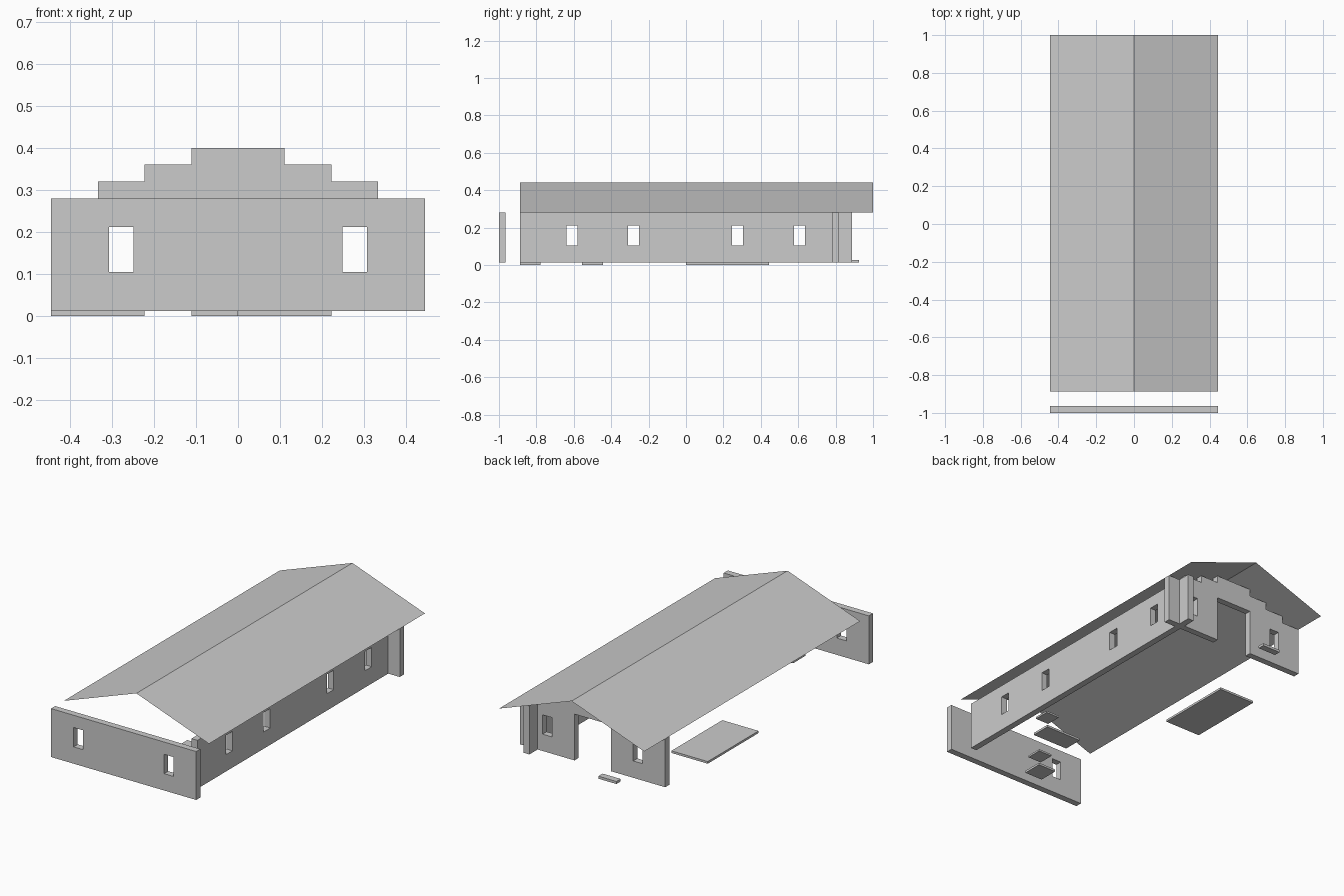
import bpy
import bmesh
from math import radians

if "Cube" in bpy.data.objects:
    bpy.data.objects.remove(bpy.data.objects["Cube"], do_unlink=True)

# One plain grey for the whole building
GREY = (0.6, 0.6, 0.6, 1.0)
grey = bpy.data.materials.new("plain_grey")
grey.diffuse_color = GREY
grey.use_nodes = True
grey.node_tree.nodes["Principled BSDF"].inputs["Base Color"].default_value = GREY

BASE, EAVE, RIDGE = 0.012, 0.28, 0.44
HALF = 0.444
THICK = 0.036
SILL, HEAD, WIN = 0.105, 0.212, 0.058


def rect(a0, a1, z0, z1):
    return [(a0, z0), (a1, z0), (a1, z1), (a0, z1)]


def window(centre):
    return rect(centre - WIN / 2, centre + WIN / 2, SILL, HEAD)


def wall(name, outline, window_centres, location, turn):
    """Upright panel: a filled outline with window holes, given thickness."""
    curve = bpy.data.curves.new(name, "CURVE")
    curve.dimensions = "2D"
    curve.fill_mode = "BOTH"
    curve.extrude = THICK / 2
    for loop in [outline] + [window(c) for c in window_centres]:
        spline = curve.splines.new("POLY")
        spline.points.add(len(loop) - 1)
        for point, (a, z) in zip(spline.points, loop):
            point.co = (a, z, 0, 1)
        spline.use_cyclic_u = True
        spline.use_smooth = False
    obj = bpy.data.objects.new(name, curve)
    bpy.context.collection.objects.link(obj)
    obj.location = location
    obj.rotation_euler = (radians(90), 0, radians(turn))
    bpy.ops.object.select_all(action="DESELECT")
    obj.select_set(True)
    bpy.context.view_layer.objects.active = obj
    bpy.ops.object.convert(target="MESH")
    obj = bpy.context.view_layer.objects.active
    obj.data.materials.clear()
    obj.data.materials.append(grey)


def add_mesh(name, bm):
    mesh = bpy.data.meshes.new(name)
    bm.to_mesh(mesh)
    bm.free()
    mesh.materials.append(grey)
    bpy.context.collection.objects.link(bpy.data.objects.new(name, mesh))


def slab(name, x0, x1, y0, y1, z0, z1):
    bm = bmesh.new()
    bmesh.ops.create_cube(bm, size=1)
    bmesh.ops.scale(bm, vec=(x1 - x0, y1 - y0, z1 - z0), verts=bm.verts)
    bmesh.ops.translate(bm, vec=((x0 + x1) / 2, (y0 + y1) / 2, (z0 + z1) / 2), verts=bm.verts)
    add_mesh(name, bm)


# Front wall, standing clear of the roof
wall("front_wall", rect(-HALF, HALF, BASE, EAVE), (-0.277, 0.277),
     (0, -1 + THICK / 2, 0), 0)

# Long side wall with four windows
wall("side_wall", rect(-0.888, 0.888, BASE, EAVE), (-0.61, -0.28, 0.275, 0.607),
     (0.355, 0, 0), 90)

# Back wall: doorway below, stepped gable above
step, rise, door_top = HALF / 4, 0.04, 0.268
half = [(step, door_top), (step, BASE), (HALF, BASE), (HALF, EAVE)]
for i in (3, 2, 1):
    z = EAVE + (3 - i) * rise
    half += [(i * step, z), (i * step, z + rise)]
wall("back_wall", half + [(-x, z) for x, z in reversed(half)], (-0.277, 0.277),
     (0, 0.798, 0), 0)

# Thin gable roof sheet
bm = bmesh.new()
rows = [[bm.verts.new((x, y, z)) for x, z in ((-HALF, EAVE), (0, RIDGE), (HALF, EAVE))]
        for y in (-0.888, 1)]
for i in range(2):
    bm.faces.new((rows[0][i], rows[0][i + 1], rows[1][i + 1], rows[1][i]))
add_mesh("roof", bm)

# Floor slabs at ground level
slab("side_floor_slab", -HALF, -0.222, 0, HALF, 0, BASE)
slab("middle_floor_slab", 0, 0.222, -0.555, -HALF, 0, BASE)
slab("front_floor_slab", -0.111, 0, -0.888, -0.777, 0, BASE)
slab("back_step", -0.222, -0.111, 0.888, 0.925, BASE, 0.026)

# Small raised boards above the inner slabs
for name, x, y in (("middle_board", 0.175, -0.5), ("front_board", -0.055, -0.835)):
    slab(name, x - 0.042, x + 0.042, y - 0.044, y + 0.044, 0.095, 0.105)
